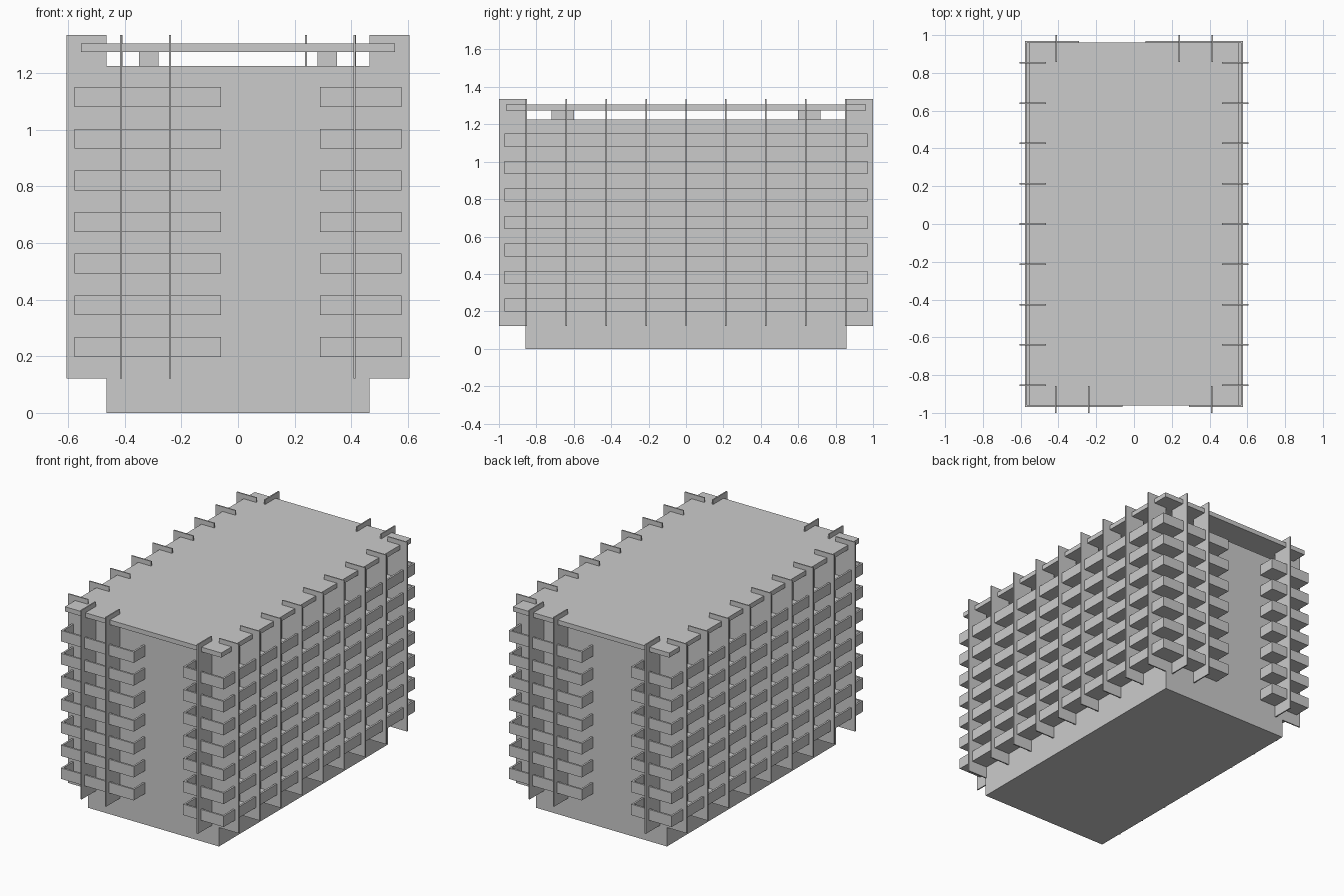
import bpy, bmesh

if "Cube" in bpy.data.objects:
    bpy.data.objects.remove(bpy.data.objects["Cube"])

CORE_X, CORE_Y = 0.465, 0.857      # half sizes of the main block
OUT_X, OUT_Y = 0.578, 0.97         # outer balcony faces
FIN_X, FIN_Y = 0.605, 1.0          # outer fin edges
FIN_T = 0.008                      # fin thickness
WALL = 0.012                       # parapet thickness
LEVELS, STEP = 7, 0.147


def prism(name, pts, z0, z1):
    """Extrude a plan outline from z0 to z1."""
    bm = bmesh.new()
    face = bm.faces.new([bm.verts.new((x, y, z0)) for x, y in pts])
    ext = bmesh.ops.extrude_face_region(bm, geom=[face])
    for v in ext["geom"]:
        if isinstance(v, bmesh.types.BMVert):
            v.co.z = z1
    bmesh.ops.recalc_face_normals(bm, faces=bm.faces)
    me = bpy.data.meshes.new(name)
    bm.to_mesh(me)
    bm.free()
    ob = bpy.data.objects.new(name, me)
    bpy.context.collection.objects.link(ob)
    return ob


def box(name, x0, x1, y0, y1, z0, z1):
    return prism(name, [(x0, y0), (x1, y0), (x1, y1), (x0, y1)], z0, z1)


def stack(ob):
    """Repeat a balcony part on every storey."""
    mod = ob.modifiers.new("storeys", 'ARRAY')
    mod.count = LEVELS
    mod.use_relative_offset = False
    mod.use_constant_offset = True
    mod.constant_offset_displace = (0, 0, STEP)


# Main block and roof plate
box("main_block", -CORE_X, CORE_X, -CORE_Y, CORE_Y, 0, 1.225)
box("roof_plate", -0.555, 0.555, -0.962, 0.962, 1.275, 1.305)

# Short posts carrying the roof plate
for sx in (-1, 1):
    for sy in (-1, 1):
        cx, cy = sx * 0.315, sy * 0.66
        box("roof_post", cx - 0.034, cx + 0.034, cy - 0.06, cy + 0.06, 1.225, 1.275)

# Balconies wrap round each long side; the second side is turned by 180 degrees
XA, XB = 0.29, 0.06                # inner ends at front and back
outer = [(XA, -CORE_Y), (XA, -OUT_Y), (OUT_X, -OUT_Y),
         (OUT_X, OUT_Y), (XB, OUT_Y), (XB, CORE_Y)]
inner = [(XA + WALL, -CORE_Y), (XA + WALL, -OUT_Y + WALL),
         (OUT_X - WALL, -OUT_Y + WALL), (OUT_X - WALL, OUT_Y - WALL),
         (XB + WALL, OUT_Y - WALL), (XB + WALL, CORE_Y)]
core_edge = [(CORE_X, CORE_Y), (CORE_X, -CORE_Y)]
for side, s in (("right", 1), ("left", -1)):
    def turn(pts):
        return [(s * x, s * y) for x, y in pts]
    stack(prism(side + "_balcony_floor", turn(outer + core_edge), 0.198, 0.21))
    stack(prism(side + "_balcony_parapet", turn(outer + inner[::-1]), 0.198, 0.268))

    # Vertical fins along the long side
    for i in range(-4, 5):
        y = i * 0.2135
        xs = sorted((s * CORE_X, s * FIN_X))
        box(side + "_fin", xs[0], xs[1], y - FIN_T / 2, y + FIN_T / 2, 0.122, 1.335)

    # Vertical fins on the short ends
    for x in (-0.413, -0.24, 0.411):
        ys = sorted((-s * CORE_Y, -s * FIN_Y))
        box("end_fin", s * x - FIN_T / 2, s * x + FIN_T / 2, ys[0], ys[1], 0.122, 1.335)
